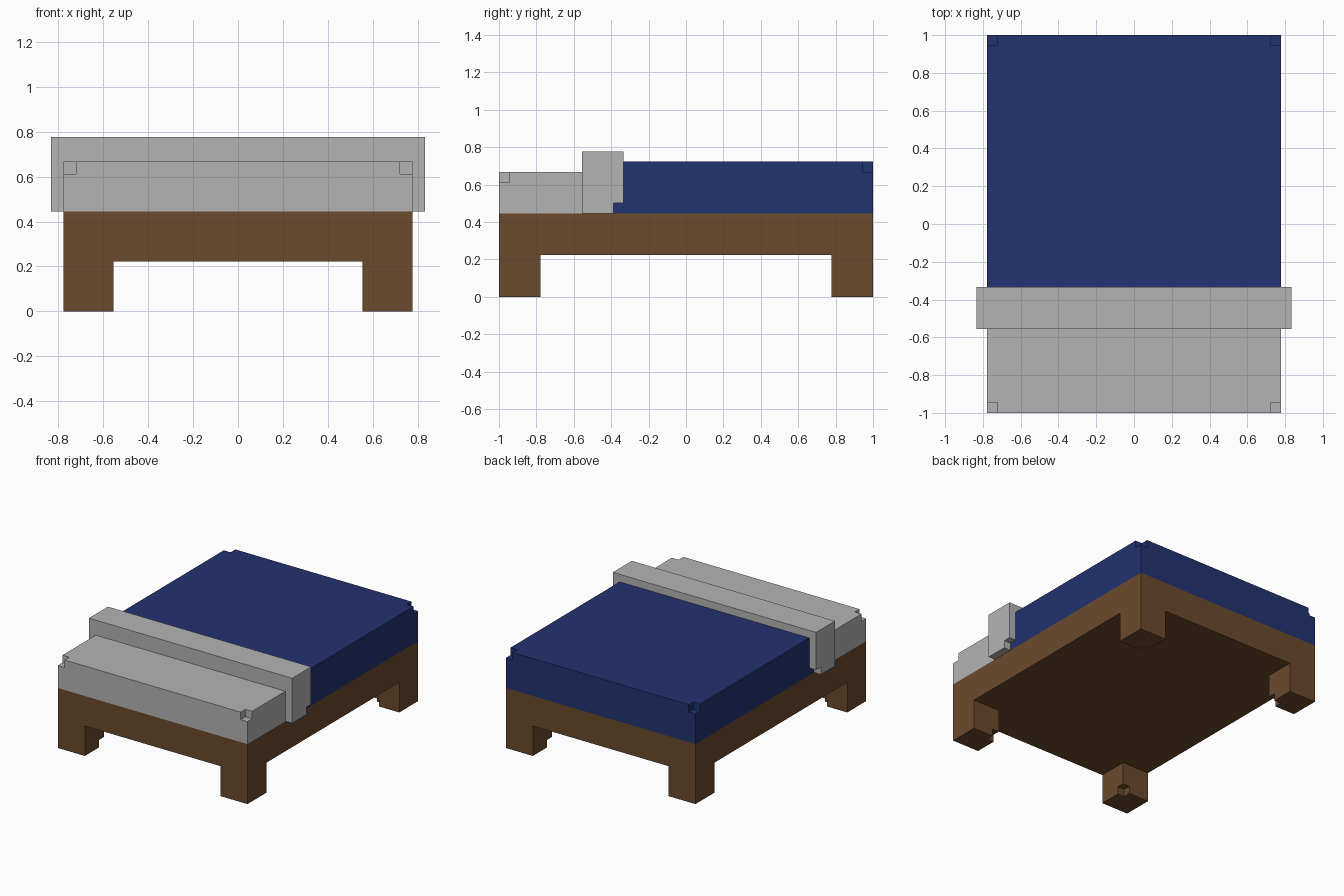
import bpy, bmesh

if "Cube" in bpy.data.objects:
    bpy.data.objects.remove(bpy.data.objects["Cube"])

U = 1 / 18  # one block of the model's grid


def material(name, rgb):
    m = bpy.data.materials.new(name)
    m.diffuse_color = (*rgb, 1)
    m.use_nodes = True
    m.node_tree.nodes["Principled BSDF"].inputs["Base Color"].default_value = m.diffuse_color
    return m


wood = material("brown wood", (0.147, 0.069, 0.026))
linen = material("grey linen", (0.456, 0.456, 0.456))
blue = material("blue blanket", (0.016, 0.033, 0.162))


def prism(name, profile, half_width, mat=None, centre=0):
    """Extrude a (y, z) profile along x, in grid units."""
    bm = bmesh.new()
    face = bm.faces.new([bm.verts.new(((centre - half_width) * U, y * U, z * U)) for y, z in profile])
    ext = bmesh.ops.extrude_face_region(bm, geom=[face])
    verts = [v for v in ext["geom"] if isinstance(v, bmesh.types.BMVert)]
    bmesh.ops.translate(bm, vec=(2 * half_width * U, 0, 0), verts=verts)
    bmesh.ops.recalc_face_normals(bm, faces=bm.faces)
    mesh = bpy.data.meshes.new(name)
    bm.to_mesh(mesh)
    bm.free()
    if mat:
        mesh.materials.append(mat)
    obj = bpy.data.objects.new(name, mesh)
    bpy.context.collection.objects.link(obj)
    return obj


def rect(y0, y1, z0, z1):
    return [(y0, z0), (y1, z0), (y1, z1), (y0, z1)]


def notch(obj, x, y, z):
    """Cut a one-block notch out of the corner at (x, y, z)."""
    cutter = prism("notch_cutter", rect(y - 1, y + 1, z - 1, z + 1), 1, centre=x)
    mod = obj.modifiers.new("notch", "BOOLEAN")
    mod.operation, mod.solver, mod.object = "DIFFERENCE", "EXACT", cutter
    bpy.context.view_layer.update()
    mesh = bpy.data.meshes.new_from_object(obj.evaluated_get(bpy.context.evaluated_depsgraph_get()))
    obj.modifiers.clear()
    obj.data = mesh
    bpy.data.objects.remove(cutter)


# Frame
prism("bed_frame", rect(-18, 18, 4, 8), 14, wood)

# Legs, each with its inner bottom corner cut away
for sx, side in ((-1, "left"), (1, "right")):
    for sy, end in ((-1, "front"), (1, "back")):
        ys = sorted((sy * 14, sy * 18))
        leg = prism(f"{end}_{side}_leg", rect(*ys, 0, 4), 2, wood, sx * 12)
        notch(leg, sx * 10, sy * 14, 0)

# Mattress end
mattress = prism("mattress", rect(-18, -10, 8, 12), 14, linen)

# Folded sheet, overhanging the sides
prism("folded_sheet", [(-10, 8), (-7, 8), (-7, 9), (-6, 9), (-6, 14), (-10, 14)], 15, linen)

# Blanket, tucked under the folded sheet
blanket = prism("blanket", [(-7, 8), (18, 8), (18, 13), (-6, 13), (-6, 9), (-7, 9)], 14, blue)

# Notched outer top corners
for x in (-14, 14):
    notch(mattress, x, -18, 12)
    notch(blanket, x, 18, 13)
